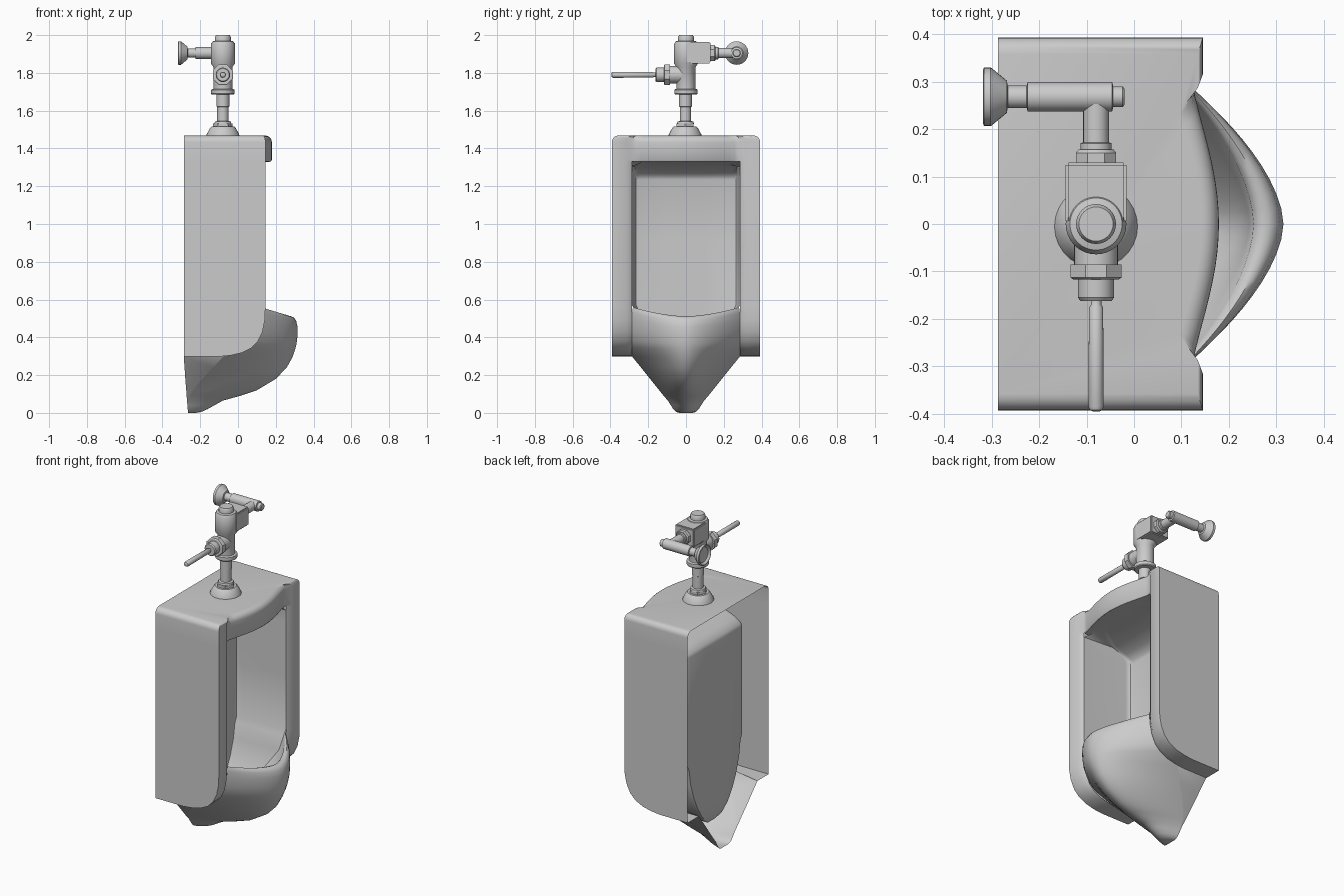
import bpy, bmesh, math
from mathutils import Vector

if "Cube" in bpy.data.objects:
    bpy.data.objects.remove(bpy.data.objects["Cube"])


def finish(name, bm, angle=35, mirror=False):
    bmesh.ops.remove_doubles(bm, verts=bm.verts, dist=0.0004)
    bmesh.ops.recalc_face_normals(bm, faces=bm.faces)
    me = bpy.data.meshes.new(name)
    bm.to_mesh(me)
    bm.free()
    ob = bpy.data.objects.new(name, me)
    bpy.context.collection.objects.link(ob)
    if mirror:
        m = ob.modifiers.new("mirror", 'MIRROR')
        m.use_axis = (False, True, False)
    bpy.ops.object.select_all(action='DESELECT')
    ob.select_set(True)
    bpy.context.view_layer.objects.active = ob
    bpy.ops.object.shade_smooth_by_angle(angle=math.radians(angle))
    return ob


def loft(bm, rows, closed=False, cap_start=False, cap_end=False):
    vs = [[bm.verts.new(p) for p in r] for r in rows]
    n = len(rows[0])
    for a, b in zip(vs, vs[1:]):
        for i in range(n if closed else n - 1):
            j = (i + 1) % n
            bm.faces.new((a[i], a[j], b[j], b[i]))
    if cap_start:
        bm.faces.new(vs[0])
    if cap_end:
        bm.faces.new(vs[-1])


def lathe(name, origin, axis, profile, segs=28, turn=0.0):
    """Rings of (distance along axis, radius), capped at both ends."""
    d = Vector(axis)
    u = Vector((0, 0, 1)) if abs(d.z) < 0.5 else Vector((1, 0, 0))
    v = d.cross(u)
    rows = []
    for t, r in profile:
        rows.append([Vector(origin) + d * t + (u * math.cos(a) + v * math.sin(a)) * r
                     for a in (turn + 2 * math.pi * k / segs for k in range(segs))])
    bm = bmesh.new()
    loft(bm, rows, True, True, True)
    return finish(name, bm)


BACK, TOP, LINTEL, SIDE = -0.287, 1.468, 1.33, 0.393


def hood_x(y):
    return 0.125 + 0.054 * math.cos(min(abs(y) / 0.29, 1) * math.pi / 2) ** 1.2


# hood: plan outline with bulging front, rounded over at the top
half = [(BACK, SIDE), (.145, SIDE), (.145, .315), (.125, .286)]
curve = [(hood_x(y), y) for y in (.286 * (1 - k / 10) for k in range(1, 20))]
outline = half + curve + [(x, -y) for x, y in reversed(half)]
R = 0.035
rows = [[(x - (.006 if abs(y) < .28 else 0), y, LINTEL) for x, y in outline]]
for z, ins in [(LINTEL + .008, 0)] + [
        (TOP - R + R * math.sin(a), R * (1 - math.cos(a)))
        for a in (math.pi / 12 * k for k in range(7))]:
    rows.append([(x if x < -.2 else x - ins * (.3 if abs(y) > .28 else 1),
                  y * (1 - ins / SIDE), z) for x, y in outline])
bm = bmesh.new()
loft(bm, rows, cap_end=True)
finish("hood", bm, 50)

# side panels: outer wall plus front flange following the rounded lower corner
prof = [(BACK, .298), (-.1, .298), (-.04, .304), (.02, .318), (.07, .343), (.105, .378),
        (.13, .43), (.142, .49), (.145, .56), (.145, LINTEL)]
bm = bmesh.new()
loft(bm, [[(x, SIDE, z) for x, z in prof],
          [(x, .315, z) for x, z in prof],
          [(max(x - .02, BACK), .286, z) for x, z in prof]])
bm.faces.new([bm.verts.new((x, SIDE, z)) for x, z in prof + [(BACK, LINTEL)]])
finish("side_panels", bm, mirror=True)


# bowl: prow-shaped sections, outside upwards, over the rim, then down inside
def prow(z, w, xs, f, xb, e=1.7):
    row = [(xb, w, z)]
    for k in range(29):
        s = math.cos(math.pi * k / 28)
        t = 1 - abs(s) ** e
        drop = .045 * t * max(0, z - .3) / .25
        row.append((xs + (f - xs) * t, w * s, z - drop))
    return row + [(xb, -w, z)]


outer = [(0, .035, -.264, -.225, -.265), (.005, .052, -.264, -.195, -.265),
         (.018, .066, -.264, -.165, -.266), (.04, .08, -.264, -.125, -.268),
         (.065, .096, -.262, -.08, -.27), (.09, .118, -.255, .01, -.272),
         (.12, .142, -.24, .10, -.274), (.18, .19, -.19, .20, -.279),
         (.24, .238, -.135, .258, -.283), (.298, .285, -.08, .29, BACK)]
upper = [(.345, .286, .045, .303), (.38, .286, .083, .31), (.43, .286, .11, .315),
         (.49, .286, .122, .315), (.53, .285, .125, .308), (.55, .283, .125, .296),
         (.558, .278, .125, .28), (.553, .271, .125, .263), (.54, .265, .125, .252)]
inner = [(.45, .255, .10, .243, -.2), (.36, .225, .04, .22, -.2), (.28, .185, -.01, .17, -.2),
         (.21, .135, -.06, .09, -.198), (.16, .085, -.10, .0, -.19), (.135, .04, -.12, -.06, -.175)]
rows = [prow(*l, 2.1 - l[0] / .298 * .4) for l in outer]
rows += [prow(*l, l[2]) for l in upper]
rows += [prow(z, w, xs, f, xs) for z, w, xs, f, xb in inner]
bm = bmesh.new()
loft(bm, rows, cap_start=True, cap_end=True)
finish("bowl", bm, 50)


# cavity: U-shaped sections from the drain up to the sloping ceiling
def u_row(z, w, xf, xb):
    d = xf - xb
    h = [(xf, w), (xb + .1 * d, w * .955), (xb + .045 * d, w * .948),
         (xb + .012 * d, w * .925), (xb, w * .87), (xb, w * .35)]
    return [(x, y, z) for x, y in h] + [(x, -y, z) for x, y in reversed(h)]


rows = [u_row(z, w, xs, xb) for z, w, xs, f, xb in reversed(inner)]
rows += [u_row(*l) for l in [(.54, .27, .125, -.2), (.57, .286, .125, -.2),
                             (.9, .286, .125, -.2), (1.235, .286, .125, -.2),
                             (1.255, .286, .125, -.193), (1.28, .286, .125, -.155),
                             (1.305, .286, .125, -.08)]]
ys = [.286 - .286 * k / 5.5 for k in range(12)]
rows.append([(hood_x(y) - .05, y, LINTEL - .004) for y in ys])
rows.append([(hood_x(y) - .006, y, LINTEL) for y in ys])
bm = bmesh.new()
loft(bm, rows, cap_start=True)
finish("cavity", bm, 40)

# flush valve: vertical stack
X = -.08
UP, FRONT, REAR = (0, 0, 1), (0, -1, 0), (0, 1, 0)
lathe("base_flange", (X, -.005, 0), UP, [(1.466, .088), (1.475, .086), (1.508, .068), (1.515, .06)])
lathe("base_nut", (X, -.005, 0), UP, [(1.51, .052), (1.532, .052)], 6)
lathe("supply_pipe", (X, -.003, 0), UP, [(1.53, .045), (1.542, .042), (1.545, .03), (1.62, .03),
                                         (1.622, .034), (1.69, .034)])
lathe("lower_coupling", (X, 0, 0), UP, [(1.685, .058), (1.69, .062), (1.71, .062), (1.714, .056)])
lathe("valve_body", (X, 0, 0), UP, [(1.71, .05), (1.83, .05), (1.85, .064), (1.95, .064),
                                    (1.967, .055), (1.97, .042), (1.99, .042), (2.0, .036)], 32)

# rear block of the valve body
bm = bmesh.new()
bmesh.ops.create_cube(bm, size=1)
for v in bm.verts:
    v.co = (X + v.co.x * .128, .065 + v.co.y * .13, 1.907 + v.co.z * .112)
bmesh.ops.bevel(bm, geom=bm.edges[:], offset=.006, segments=2, affect='EDGES')
finish("valve_rear_block", bm)

# rear outlet and stop valve
Z = 1.905
lathe("outlet_nut", (X, 0, Z), REAR, [(.128, .046), (.15, .046), (.157, .04)], 8, math.pi / 8)
lathe("outlet_pipe", (X, 0, Z), REAR, [(.15, .033), (.17, .033), (.172, .027), (.27, .027)])
lathe("stop_valve", (0, .268, Z), (-1, 0, 0),
      [(.02, .017), (.024, .022), (.044, .022), (.046, .031), (.224, .031), (.226, .024),
       (.266, .024), (.268, .034), (.298, .059), (.302, .062), (.316, .062), (.318, .056),
       (.306, .045), (.302, .02)], 28)

# front lever
Z = 1.79
lathe("lever_socket", (X, 0, Z), FRONT, [(0, .046), (.088, .046)])
lathe("lever_nut", (X, 0, Z), FRONT, [(.085, .058), (.113, .058), (.117, .052)], 8, math.pi / 8)
lathe("lever_collar", (X, 0, Z), FRONT, [(.11, .038), (.155, .038), (.162, .033)])
lathe("lever", (X, 0, Z), FRONT, [(.158, .011), (.17, .011), (.176, .015), (.385, .016),
                                  (.392, .013), (.395, .007)], 20)
